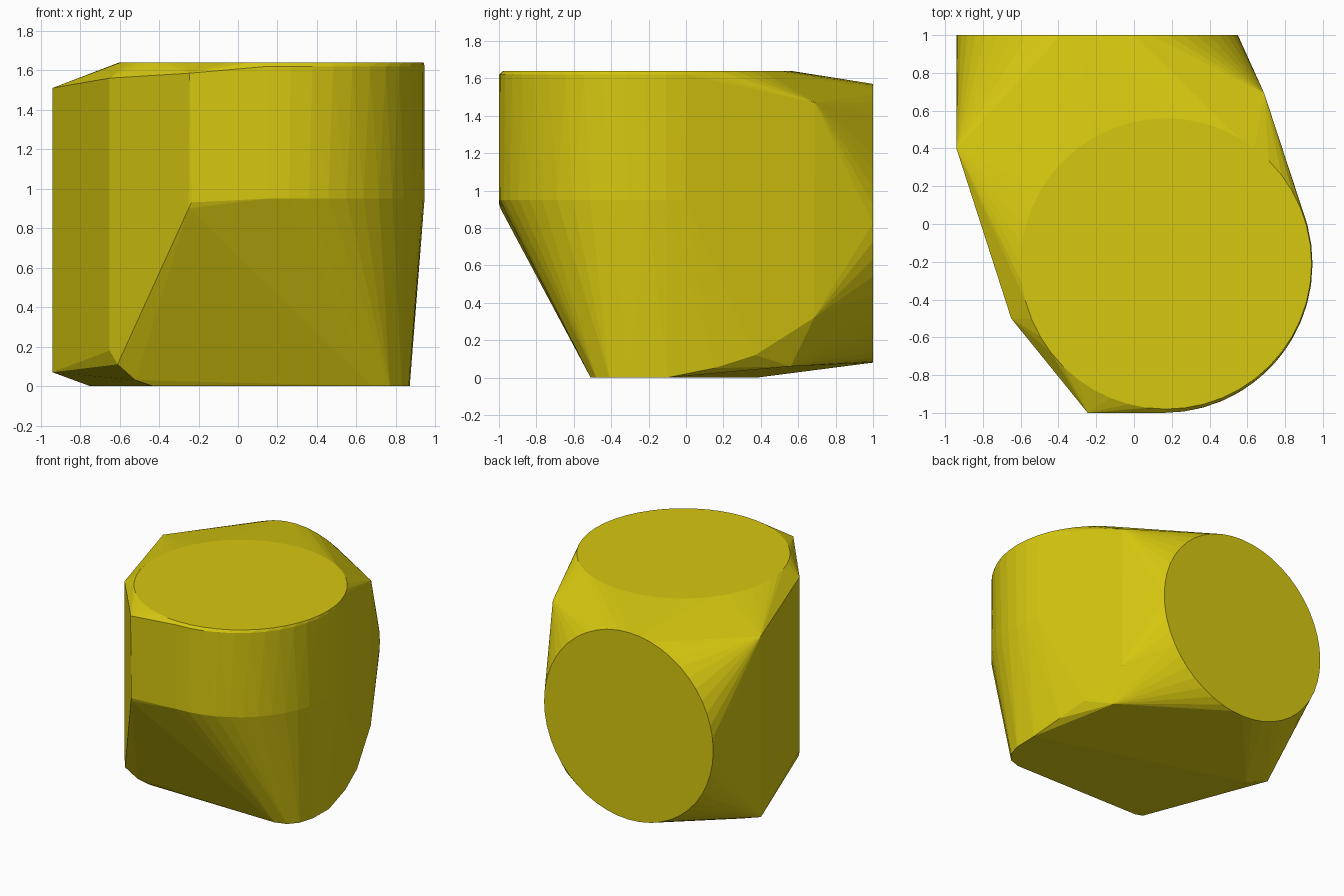
import bpy, bmesh, math

if "Cube" in bpy.data.objects:
    bpy.data.objects.remove(bpy.data.objects["Cube"])

def arc(cx, cy, r, a0, a1, n):
    """Points on an arc, in degrees, end included."""
    return [(cx + r * math.cos(math.radians(a0 + (a1 - a0) * i / n)),
             cy + r * math.sin(math.radians(a0 + (a1 - a0) * i / n))) for i in range(n + 1)]

pts = []
# round flat top and its slightly wider rim, which drops down as a short front wall
pts += [(x, y, 1.64) for x, y in arc(0.17, -0.21, 0.77, 0, 360, 48)]
pts += [(x, y, 1.62) for x, y in arc(0.155, -0.21, 0.79, -90, 40, 16)]
pts += [(x, y, 0.95) for x, y in arc(0.155, -0.21, 0.79, -90, 15, 14)]
# round flat back
pts += [(x, 1.0, z) for x, z in arc(-0.195, 0.825, 0.745, 0, 360, 48)]
# left corners, upper and lower
pts += [(-0.94, 0.4, 1.51), (-0.65, -0.5, 1.56), (-0.245, -1, 1.585),
        (-0.94, 0.4, 0.07), (-0.65, -0.5, 0.18), (-0.61, -0.55, 0.11),
        (-0.25, -0.99, 0.9), (-0.235, -1, 0.93), (-0.2, -1, 0.95)]
# right rear corner
pts += [(0.69, 0.69, 1.47), (0.69, 0.685, 0.32)]
# flat bottom outline and the lower right curve
pts += [(-0.75, 0.38, 0), (-0.43, -0.5, 0), (-0.52, -0.52, 0.03),
        (0.68, -0.51, 0), (0.77, -0.48, 0), (0.83, -0.41, 0), (0.865, -0.3, 0), (0.87, -0.1, 0),
        (0.79, 0.37, 0.12), (0.66, 0.56, 0.06), (0.84, 0.15, 0.05)]

bm = bmesh.new()
for p in pts:
    bm.verts.new(p)
bmesh.ops.remove_doubles(bm, verts=bm.verts, dist=0.001)
res = bmesh.ops.convex_hull(bm, input=bm.verts)
junk = {g for g in res["geom_interior"] + res["geom_unused"] if isinstance(g, bmesh.types.BMVert)}
bmesh.ops.delete(bm, geom=list(junk), context='VERTS')
bmesh.ops.dissolve_limit(bm, angle_limit=math.radians(1), verts=bm.verts, edges=bm.edges)
bmesh.ops.recalc_face_normals(bm, faces=bm.faces)

mesh = bpy.data.meshes.new("rounded_block")
bm.to_mesh(mesh)
bm.free()
obj = bpy.data.objects.new("rounded_block", mesh)
bpy.context.collection.objects.link(obj)

mat = bpy.data.materials.new("mustard_yellow")
mat.diffuse_color = (0.68, 0.58, 0.005, 1)
mat.use_nodes = True
mat.node_tree.nodes["Principled BSDF"].inputs["Base Color"].default_value = mat.diffuse_color
mesh.materials.append(mat)
